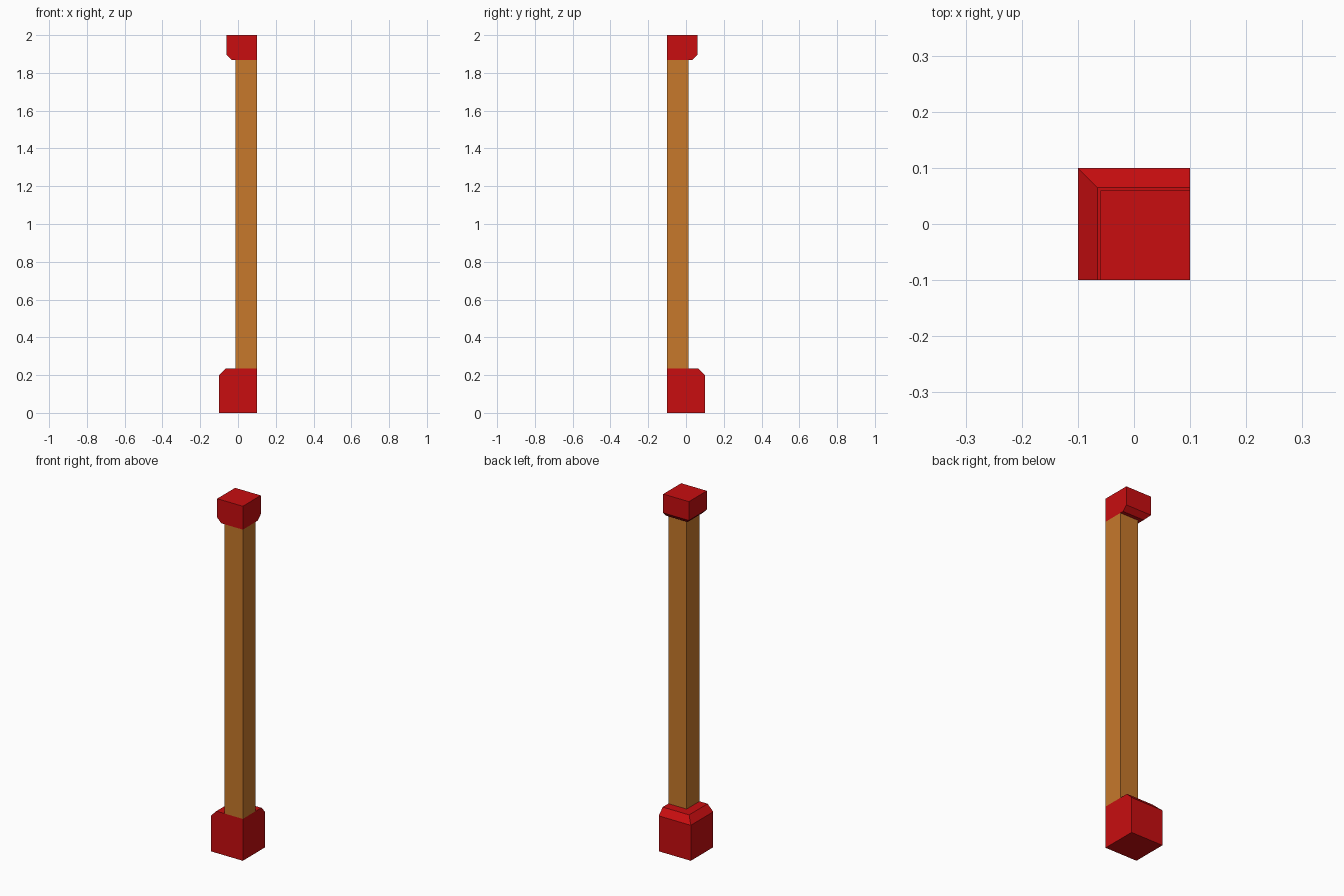
import bpy, bmesh

if "Cube" in bpy.data.objects:
    bpy.data.objects.remove(bpy.data.objects["Cube"])

# All parts share the flush corner at x = 0.1, y = -0.1
CX, CY = 0.1, -0.1


def material(name, color):
    m = bpy.data.materials.new(name)
    m.diffuse_color = (*color, 1)
    m.use_nodes = True
    m.node_tree.nodes["Principled BSDF"].inputs["Base Color"].default_value = m.diffuse_color
    return m


def square_loft(name, sections, mat):
    """Stack square sections (width, z), all growing from the flush corner."""
    bm = bmesh.new()
    rings = []
    for w, z in sections:
        rings.append([bm.verts.new(p) for p in (
            (CX - w, CY, z), (CX, CY, z), (CX, CY + w, z), (CX - w, CY + w, z))])
    for a, b in zip(rings, rings[1:]):
        for i in range(4):
            j = (i + 1) % 4
            bm.faces.new((a[i], a[j], b[j], b[i]))
    bm.faces.new(rings[0][::-1])
    bm.faces.new(rings[-1])
    me = bpy.data.meshes.new(name)
    bm.to_mesh(me)
    bm.free()
    me.materials.append(mat)
    ob = bpy.data.objects.new(name, me)
    bpy.context.collection.objects.link(ob)
    return ob


red = material("red_paint", (0.58, 0.004, 0.005))
wood = material("orange_wood", (0.57, 0.19, 0.024))

# Base block, chamfered at the top on its two outer sides
square_loft("base", [(0.2, 0), (0.2, 0.2), (0.165, 0.236)], red)
# Post
square_loft("post", [(0.114, 0.236), (0.114, 1.868)], wood)
# Cap block, chamfered underneath on its two outer sides
square_loft("cap", [(0.134, 1.868), (0.16, 1.894), (0.16, 2)], red)
